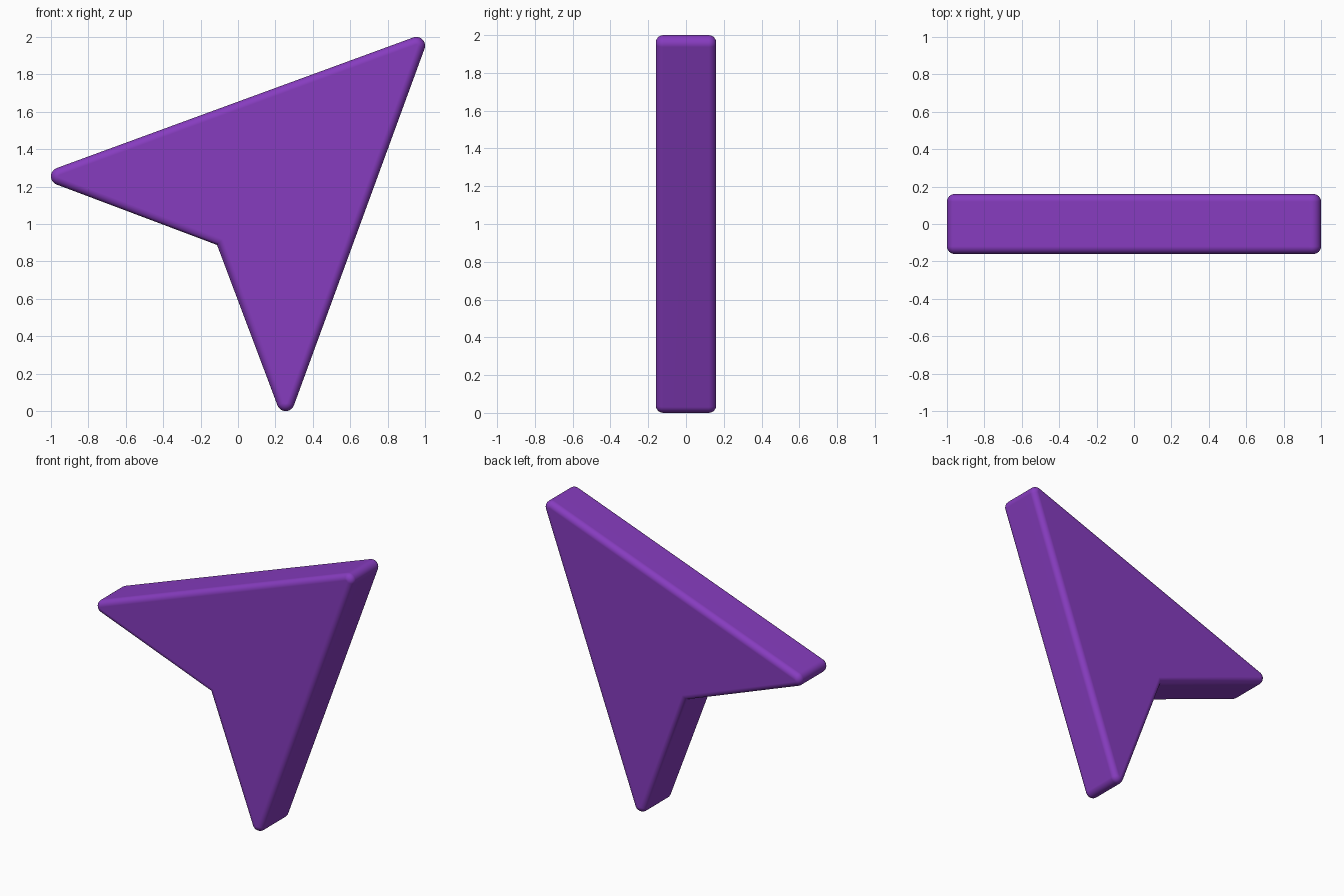
import bpy, bmesh
from math import sin, cos, pi, radians
from mathutils import Vector

if "Cube" in bpy.data.objects:
    bpy.data.objects.remove(bpy.data.objects["Cube"])

R = 0.047       # radius of the pointed tips in outline
B = 0.04        # radius of the rounded rim
H = 0.16        # half thickness
SEG, ARC = 6, 12

# Arc centres of the three tips (x, z), mirror images across the diagonal
left, nose, bottom = Vector((-0.953, 1.255)), Vector((0.953, 1.953)), Vector((0.255, 0.047))
k = R / 0.91 * 0.707
notch = Vector((-0.112 + k, 0.888 + k))
corners = [left, nose, bottom, notch]


def normal(a, b):
    d = (b - a).normalized()
    return Vector((-d.y, d.x))      # outward for a clockwise outline


def outline(d):
    """Arrow outline grown by d: rounded tips, sharp inner notch."""
    pts = []
    for i, c in enumerate(corners):
        n0 = normal(corners[i - 1], c)
        n1 = normal(c, corners[(i + 1) % 4])
        if c is notch:
            m = (n0 + n1).normalized()
            pts.append(c + m * (d / m.dot(n0)))
        else:
            turn = n0.angle(n1)
            for j in range(ARC + 1):
                a = -turn * j / ARC
                pts.append(c + d * Vector((n0.x * cos(a) - n0.y * sin(a),
                                           n0.x * sin(a) + n0.y * cos(a))))
    return pts


# Stack of outlines from front cap to back cap, with rounded rims
angles = [pi / 2 * i / SEG for i in range(SEG + 1)]
levels = [(R - B + B * sin(a), -H + B - B * cos(a)) for a in angles]
levels += [(d, -y) for d, y in reversed(levels)]

bm = bmesh.new()
rings = [[bm.verts.new((p.x, y, p.y)) for p in outline(d)] for d, y in levels]
n = len(rings[0])
for r0, r1 in zip(rings, rings[1:]):
    for i in range(n):
        j = (i + 1) % n
        bm.faces.new((r0[i], r0[j], r1[j], r1[i]))
bm.faces.new(rings[0])
bm.faces.new(rings[-1])
bmesh.ops.recalc_face_normals(bm, faces=bm.faces[:])
mesh = bpy.data.meshes.new("arrow_pointer")
bm.to_mesh(mesh)
bm.free()

arrow = bpy.data.objects.new("arrow_pointer", mesh)
bpy.context.collection.objects.link(arrow)

# Purple material
mat = bpy.data.materials.new("purple")
mat.diffuse_color = (0.24, 0.045, 0.52, 1)
mat.use_nodes = True
mat.node_tree.nodes["Principled BSDF"].inputs["Base Color"].default_value = mat.diffuse_color
mesh.materials.append(mat)

# Smooth rims, flat faces, crisp notch
bpy.context.view_layer.objects.active = arrow
arrow.select_set(True)
bpy.ops.object.shade_smooth_by_angle(angle=radians(35))
wn = arrow.modifiers.new("flat_faces", 'WEIGHTED_NORMAL')
wn.keep_sharp = True
